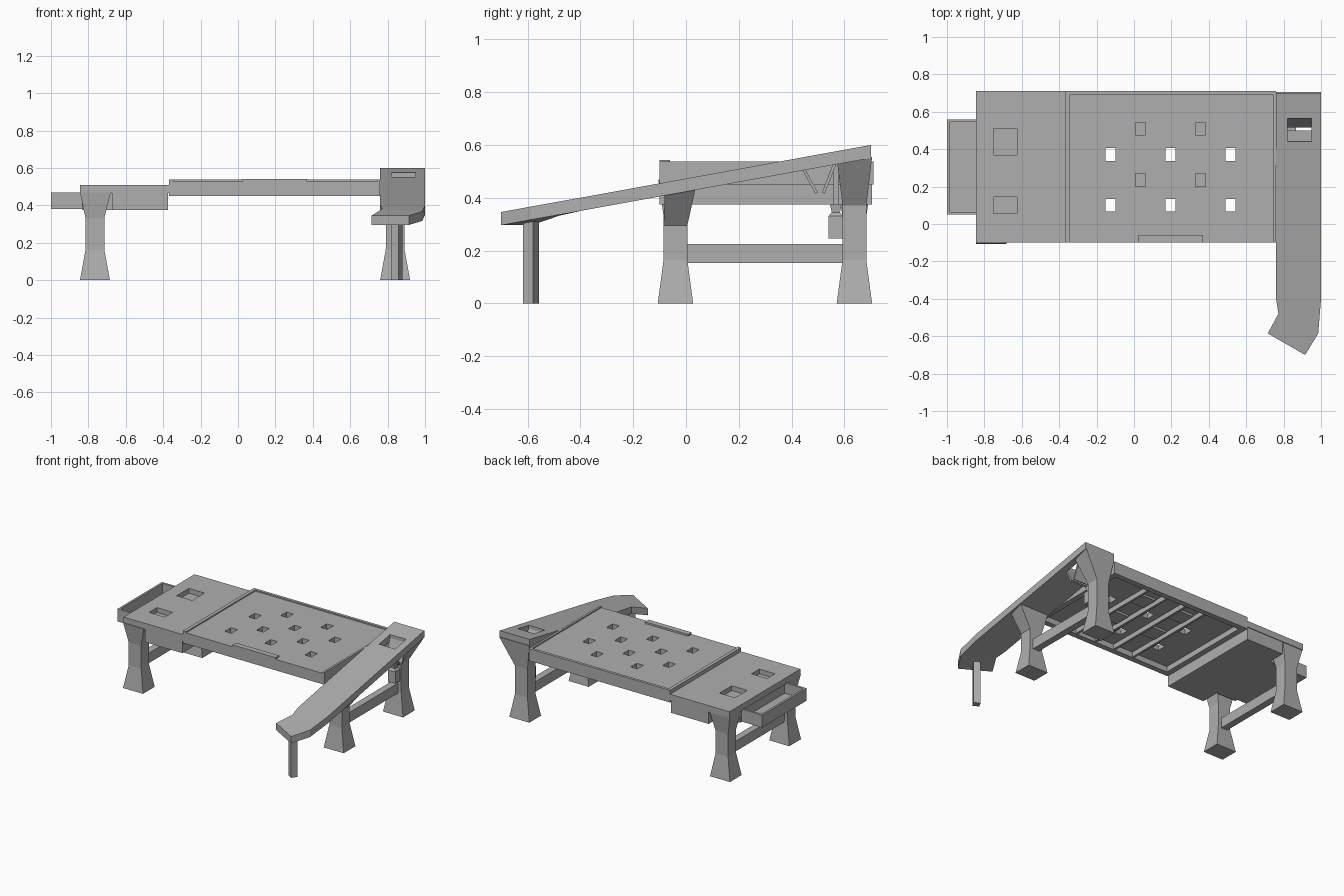
import bpy, bmesh, math
from mathutils import Matrix, Vector

if "Cube" in bpy.data.objects:
    bpy.data.objects.remove(bpy.data.objects["Cube"])

grey = bpy.data.materials.new("grey plaster")
grey.diffuse_color = (0.43, 0.43, 0.43, 1)
grey.use_nodes = True
grey.node_tree.nodes["Principled BSDF"].inputs["Base Color"].default_value = grey.diffuse_color


def finish(name, bm):
    bmesh.ops.recalc_face_normals(bm, faces=bm.faces)
    me = bpy.data.meshes.new(name)
    bm.to_mesh(me)
    bm.free()
    me.materials.append(grey)
    ob = bpy.data.objects.new(name, me)
    bpy.context.collection.objects.link(ob)
    return ob


def add_box(bm, x0, x1, y0, y1, z0, z1):
    m = Matrix.Translation(((x0 + x1) / 2, (y0 + y1) / 2, (z0 + z1) / 2)) @ \
        Matrix.Diagonal((x1 - x0, y1 - y0, z1 - z0, 1))
    bmesh.ops.create_cube(bm, size=1, matrix=m)


def boxes(name, *specs):
    bm = bmesh.new()
    for s in specs:
        add_box(bm, *s)
    return finish(name, bm)


def loft(name, rings):
    """Skin equal-length point rings and cap both ends."""
    bm = bmesh.new()
    vs = [[bm.verts.new(p) for p in r] for r in rings]
    n = len(vs[0])
    for a, b in zip(vs, vs[1:]):
        for i in range(n):
            j = (i + 1) % n
            bm.faces.new((a[i], a[j], b[j], b[i]))
    bm.faces.new(vs[0])
    bm.faces.new(vs[-1])
    return finish(name, bm)


def rect(x0, x1, y0, y1, z):
    return [(x0, y0, z), (x1, y0, z), (x1, y1, z), (x0, y1, z)]


def cut(ob, *specs):
    for s in specs:
        c = boxes("cutter", s)
        c.hide_render = True
        mod = ob.modifiers.new("cut", 'BOOLEAN')
        mod.operation, mod.solver, mod.object = 'DIFFERENCE', 'EXACT', c
        bpy.context.view_layer.objects.active = ob
        bpy.ops.object.modifier_apply(modifier=mod.name)
        bpy.data.objects.remove(c)


# main board: hollow underside, raised rim on three sides, pockets
board = boxes("main_board", (-0.37, 0.76, -0.1, 0.71, 0.45, 0.538))
through = [(x, y) for x in (-0.125, 0.195, 0.515) for y in (0.1, 0.372)]
blind = [(x, y) for x in (0.035, 0.355) for y in (0.235, 0.51)]
cut(board,
    (-0.345, 0.745, -0.2, 0.69, 0.529, 0.6),
    (-0.33, 0.72, -0.06, 0.67, 0.4, 0.49),
    *[(x - 0.027, x + 0.027, y - 0.034, y + 0.034, 0.47, 0.6) for x, y in through + blind])

# plates closing the blind pockets, and ribs under the board
boxes("pocket_floors", *[(x - 0.06, x + 0.06, y - 0.06, y + 0.06, 0.475, 0.491) for x, y in blind])
boxes("under_ribs", *[(x - 0.008, x + 0.008, -0.07, 0.68, 0.455, 0.495)
                      for x in (-0.045, 0.115, 0.275, 0.435)])

# front ledge on the board
boxes("front_ledge", (0.025, 0.37, -0.1, -0.06, 0.52, 0.542))

# low side table with two recesses
side = boxes("side_table", (-0.845, -0.369, -0.1, 0.71, 0.465, 0.51))
cut(side, (-0.75, -0.625, 0.37, 0.51, 0.475, 0.6), (-0.75, -0.625, 0.055, 0.145, 0.475, 0.6))

# drawer housing and drawer
boxes("drawer_housing", (-0.675, -0.375, -0.1, 0.705, 0.375, 0.468),
      (-0.835, -0.67, 0.035, 0.575, 0.376, 0.467))
drawer = boxes("drawer", (-1.0, -0.8, 0.05, 0.56, 0.38, 0.47))
cut(drawer, (-0.985, -0.81, 0.065, 0.545, 0.395, 0.6))


# flared legs
def leg(name, cx, cy, z_neck, z_top, top):
    def ring(hx, hy, z):
        return rect(cx - hx, cx + hx, cy - hy, cy + hy, z)
    loft(name, [ring(0.08, 0.067, 0), ring(0.05, 0.045, 0.165),
                ring(0.05, 0.045, z_neck), rect(*top, z_top)])


leg("left_front_leg", -0.765, -0.04, 0.33, 0.47, (-0.845, -0.68, -0.105, 0.03))
leg("left_back_leg", -0.765, 0.638, 0.33, 0.47, (-0.845, -0.68, 0.57, 0.705))
leg("right_front_leg", 0.84, -0.04, 0.295, 0.43, (0.765, 0.995, -0.08, 0.035))
leg("right_back_leg", 0.84, 0.638, 0.37, 0.555, (0.76, 1.0, 0.57, 0.705))

# stretchers between front and back legs
for name, x in (("left_stretcher", -0.765), ("right_stretcher", 0.84)):
    boxes(name, (x - 0.025, x + 0.025, 0, 0.6, 0.152, 0.225))

# sloping ramp with turned lower end: (left x, y, z), (right x, y, z)
stations = [((0.76, 0.70, 0.60), (1.0, 0.70, 0.60)),
            ((0.76, -0.40, 0.40), (1.0, -0.40, 0.40)),
            ((0.772, -0.48, 0.382), (0.985, -0.585, 0.367)),
            ((0.715, -0.585, 0.346), (0.915, -0.70, 0.346))]
down = Vector((0, 0, -0.05))
ramp = loft("ramp", [[l, r, Vector(r) + down, Vector(l) + down] for l, r in stations])
cut(ramp, (0.82, 0.95, 0.44, 0.565, 0.4, 0.7))

# chute below the ramp opening, with a sloped back leaving a slit
loft("chute_floor", [[(x, 0.44, 0.53), (x, 0.50, 0.42), (x, 0.49, 0.415), (x, 0.43, 0.525)]
                     for x in (0.82, 0.95)])
loft("chute_back", [[(x, 0.565, 0.55), (x, 0.515, 0.42), (x, 0.525, 0.415), (x, 0.575, 0.54)]
                    for x in (0.82, 0.95)])

# small hanging container under the chute
loft("hanging_cup", [rect(0.82, 0.88, 0.54, 0.595, 0.245), rect(0.82, 0.88, 0.54, 0.595, 0.33),
                     rect(0.832, 0.868, 0.552, 0.583, 0.345),
                     rect(0.828, 0.872, 0.545, 0.59, 0.375)])
boxes("cup_stem", (0.842, 0.858, 0.558, 0.577, 0.37, 0.53))

# post under the lower end of the ramp
post = boxes("ramp_post", (-0.0225, 0.0225, -0.0225, 0.0225, 0, 0.31))
post.data.transform(Matrix.Translation((0.85, -0.587, 0)) @ Matrix.Rotation(math.radians(-30), 4, 'Z'))
